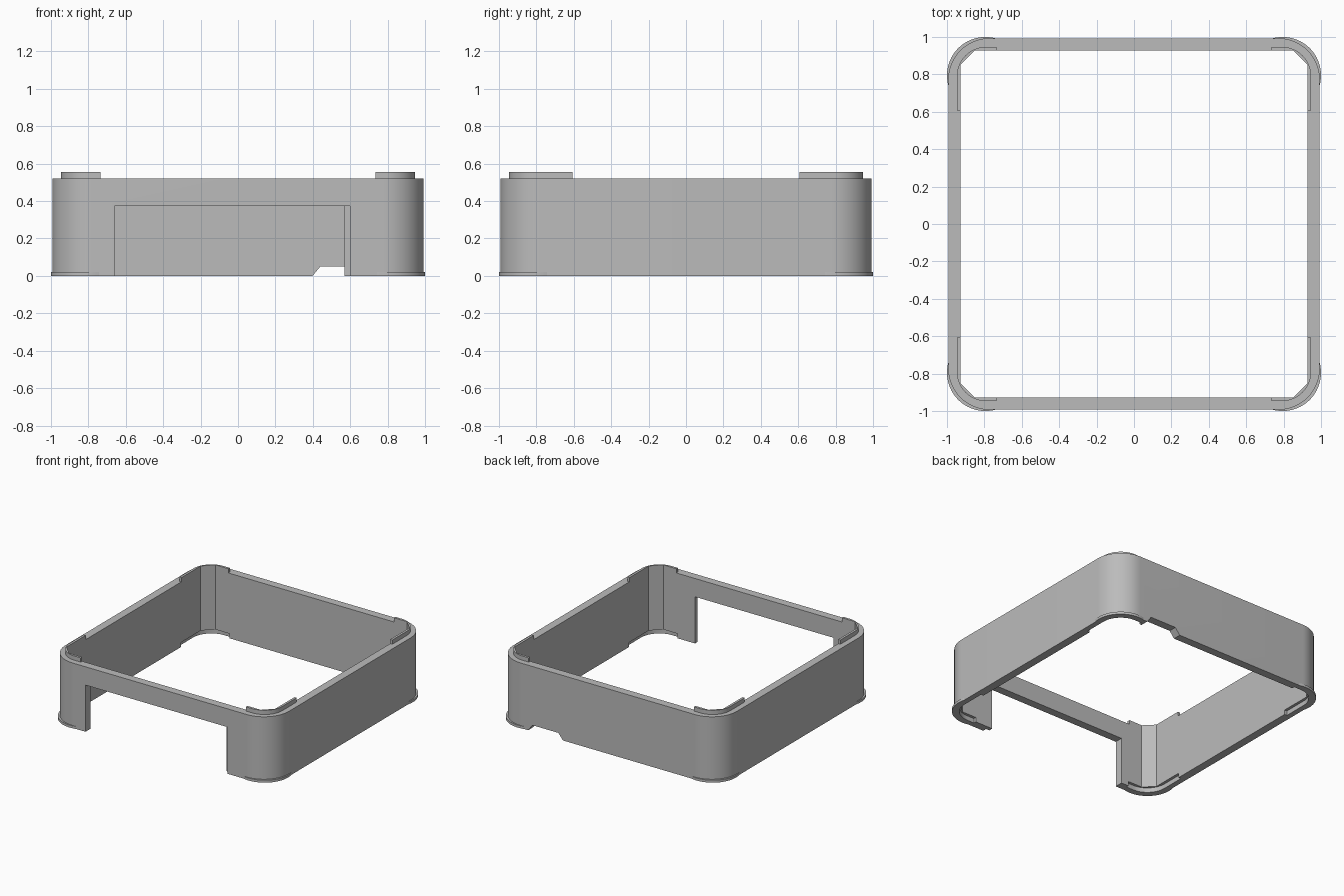
import bpy, bmesh, math

cube = bpy.data.objects.get("Cube")
if cube:
    bpy.data.objects.remove(cube, do_unlink=True)

grey = bpy.data.materials.new("plain grey")
grey.use_nodes = True
tone = (0.5, 0.5, 0.5, 1)
grey.diffuse_color = tone
grey.node_tree.nodes["Principled BSDF"].inputs["Base Color"].default_value = tone

WALL, INNER, CHAMFER = 0.993, 0.928, 0.852
HEIGHT, LUG_TOP = 0.522, 0.556
CORNERS = [(sx, sy) for sx in (-1, 1) for sy in (-1, 1)]


def arc(cx, cy, r, a0, a1, steps=20):
    angles = [math.radians(a0 + (a1 - a0) * i / steps) for i in range(steps + 1)]
    return [(cx + r * math.cos(a), cy + r * math.sin(a)) for a in angles]


def prism(name, points, low, high, place=lambda u, v, w: (u, v, w)):
    """Extrude a flat outline from low to high."""
    bm = bmesh.new()
    bottom = [bm.verts.new(place(u, v, low)) for u, v in points]
    top = [bm.verts.new(place(u, v, high)) for u, v in points]
    bm.faces.new(bottom)
    bm.faces.new(top)
    for i in range(len(points)):
        j = (i + 1) % len(points)
        bm.faces.new((bottom[i], bottom[j], top[j], top[i]))
    bmesh.ops.recalc_face_normals(bm, faces=bm.faces)
    mesh = bpy.data.meshes.new(name)
    bm.to_mesh(mesh)
    bm.free()
    mesh.materials.append(grey)
    obj = bpy.data.objects.new(name, mesh)
    bpy.context.collection.objects.link(obj)
    return obj


def box(name, x0, x1, y0, y1, z0, z1):
    return prism(name, [(x0, y0), (x1, y0), (x1, y1), (x0, y1)], z0, z1)


def activate(obj):
    bpy.ops.object.select_all(action="DESELECT")
    obj.select_set(True)
    bpy.context.view_layer.objects.active = obj


def cut(obj, cutter):
    mod = obj.modifiers.new("cut", "BOOLEAN")
    mod.operation, mod.solver, mod.object = "DIFFERENCE", "EXACT", cutter
    activate(obj)
    bpy.ops.object.modifier_apply(modifier=mod.name)
    bpy.data.objects.remove(cutter, do_unlink=True)


def smooth(obj):
    activate(obj)
    bpy.ops.object.shade_smooth_by_angle(angle=math.radians(30))


def flip(points, sx, sy):
    return [(x * sx, y * sy) for x, y in points]


def corner_outline(outer, radius, end_x, end_y, inner, chamfer):
    """L-shaped strip around one corner, chamfered on the inside."""
    c = outer - radius
    return ([(outer, end_y)] + arc(c, c, radius, 0, 90)
            + [(end_x, outer), (end_x, inner), (chamfer, inner),
               (inner, chamfer), (inner, end_y)])


# Rounded outer wall with a chamfered square bore
radius = 0.22
c = WALL - radius
outline = []
for cx, cy, start in ((c, c, 0), (-c, c, 90), (-c, -c, 180), (c, -c, 270)):
    outline += arc(cx, cy, radius, start, start + 90)
frame = prism("frame", outline, 0, HEIGHT)
bore = []
for sx, sy in ((1, 1), (-1, 1), (-1, -1), (1, -1)):
    pair = [(sx * INNER, sy * CHAMFER), (sx * CHAMFER, sy * INNER)]
    bore += pair if sx * sy > 0 else pair[::-1]
cut(frame, prism("bore_cutter", bore, -0.1, 0.7))

# Front opening, with a shallow step on its left jamb
cut(frame, box("opening_cutter", -0.66, 0.57, -1.1, -0.85, -0.1, 0.375))
cut(frame, box("step_cutter", 0.5, 0.6, -1.1, -0.96, -0.1, 0.375))

# Tapered notch under the back wall
notch = [(0.39, -0.01), (0.715, -0.01), (0.67, 0.05), (0.44, 0.05)]
cut(frame, prism("notch_cutter", notch, 0.85, 1.1, lambda u, v, w: (u, w, v)))

# Underside pockets that receive the lugs of another frame
pocket = corner_outline(0.95, 0.162, 0.725, 0.6, 0.9, 0.8)
for sx, sy in CORNERS:
    cut(frame, prism("pocket_cutter", flip(pocket, sx, sy), -0.1, 0.037))
smooth(frame)

# Stacking lugs on top and thin flared feet at the bottom of each corner
lug = corner_outline(0.947, 0.157, 0.735, 0.607, INNER, CHAMFER)
foot = arc(0.795, 0.795, 0.205, -15, 105) + arc(0.795, 0.795, 0.175, 105, -15)
for sx, sy in CORNERS:
    side = ("back_" if sy > 0 else "front_") + ("left" if sx > 0 else "right")
    smooth(prism(side + "_lug", flip(lug, sx, sy), HEIGHT, LUG_TOP))
    smooth(prism(side + "_foot", flip(foot, sx, sy), 0, 0.02))
